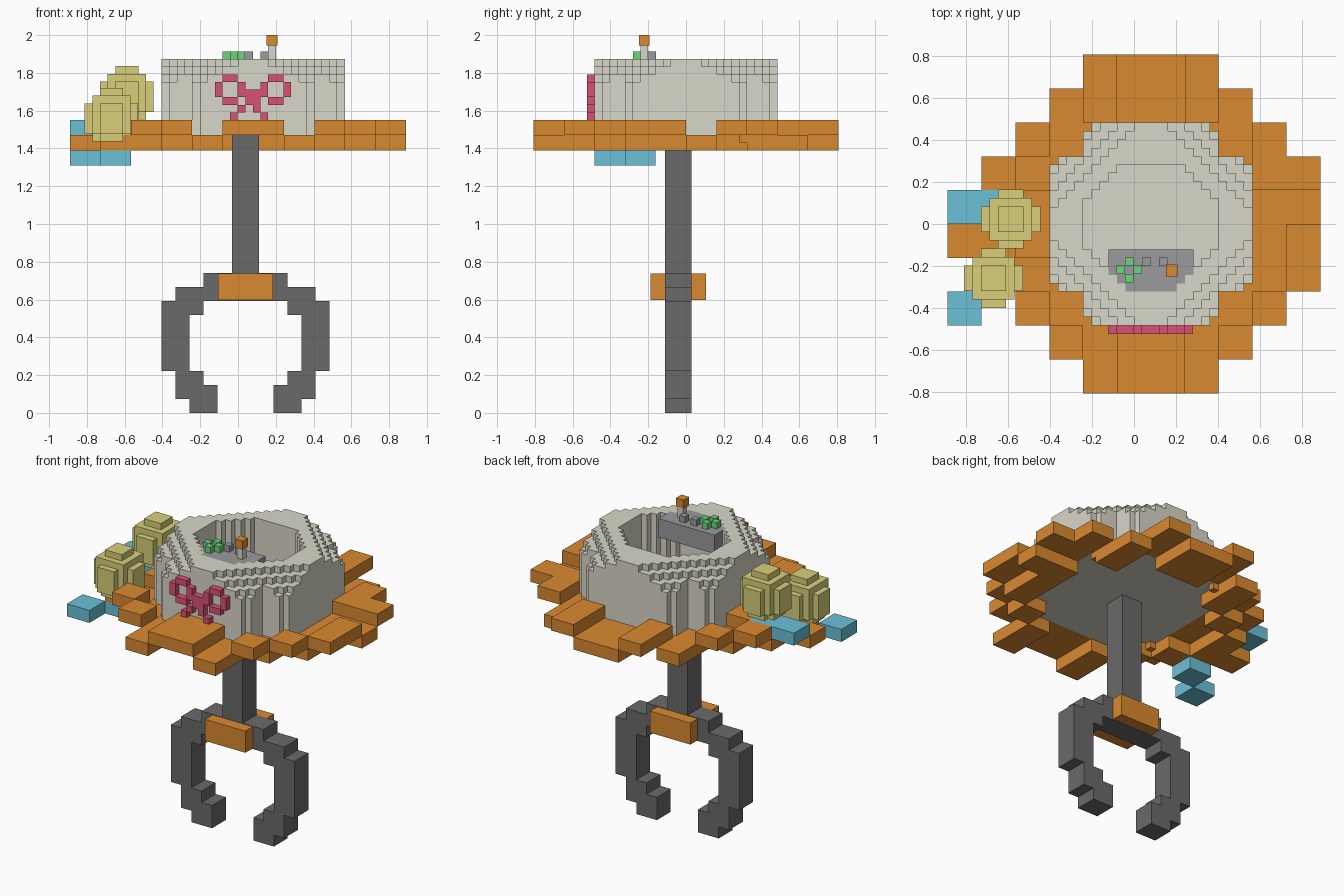
import bpy
import bmesh
from mathutils import Vector

if "Cube" in bpy.data.objects:
    bpy.data.objects.remove(bpy.data.objects["Cube"])


def material(name, hex_code):
    rgb = [int(hex_code[i:i + 2], 16) / 255 for i in (0, 2, 4)]
    col = [c / 12.92 if c < 0.04 else ((c + 0.055) / 1.055) ** 2.4 for c in rgb] + [1]
    m = bpy.data.materials.new(name)
    m.use_nodes = True
    m.diffuse_color = col
    m.node_tree.nodes["Principled BSDF"].inputs["Base Color"].default_value = col
    return m


PALE = material("pale_grey", "d9d7c8")
DARK = material("dark_grey", "6a6a6a")
GREY = material("mid_grey", "9b9b9e")
ORANGE = material("orange", "da8a31")
BLUE = material("blue", "6cc0d7")
PINK = material("pink", "da5175")
YELLOW = material("yellow", "d8cf7a")
GREEN = material("green", "6dd57b")

U = 0.0404      # fine voxel
B = 4 * U       # coarse block


def finish(name, bm, mat):
    me = bpy.data.meshes.new(name)
    bm.to_mesh(me)
    bm.free()
    me.materials.append(mat)
    ob = bpy.data.objects.new(name, me)
    bpy.context.scene.collection.objects.link(ob)
    return ob


def voxels(name, cells, size, origin, mat):
    """Outer skin of a set of grid cells, with flat areas merged."""
    cells = set(cells)
    bm = bmesh.new()
    size, origin = Vector(size), Vector(origin)
    for c in cells:
        for axis in range(3):
            for side in (0, 1):
                n = list(c)
                n[axis] += 2 * side - 1
                if tuple(n) in cells:
                    continue
                a, b = (axis + 1) % 3, (axis + 2) % 3
                quad = []
                for da, db in ((0, 0), (1, 0), (1, 1), (0, 1)):
                    p = list(c)
                    p[axis] += side
                    p[a] += da
                    p[b] += db
                    quad.append(bm.verts.new(origin + Vector(p) * size))
                bm.faces.new(quad if side else quad[::-1])
    bmesh.ops.remove_doubles(bm, verts=bm.verts, dist=0.0005)
    bmesh.ops.dissolve_limit(bm, angle_limit=0.01, verts=bm.verts, edges=bm.edges)
    return finish(name, bm, mat)


def box(name, x, y, z, mat):
    lo, hi = zip(x, y, z)
    return voxels(name, [(0, 0, 0)], [h - l for l, h in zip(lo, hi)], lo, mat)


# Deck: blocks alternating between a low and a high layer (H / L / gap), back row first
deck = """
....HLLH...
...LHLLHL..
..HL....LH.
.HL......HH
.LH......LL
LLH......LH
.LL......LH
..HL....LH.
...HLHHLH..
....LHHL...
""".split()
deck_cells = [(i, 9 - r, int(ch == "H")) for r, row in enumerate(deck)
              for i, ch in enumerate(row) if ch in "LH"]
DECK_MIN = (-5.5 * B, -5 * B, 1.39)
voxels("deck", deck_cells, (B, B, 2 * U), DECK_MIN, ORANGE)
voxels("deck_blue_blocks", [(0, 5, 1), (1, 5, 1), (1, 3, -1), (0, 2, -1)],
       (B, B, 2 * U), DECK_MIN, BLUE)

# Cabin: hollow stepped tub with terraced corners, notched for the desk
TUB_MIN = (-10 * U, -12 * U, 1.47)
desk = {(i, j, k) for i in range(7, 17) for j in range(4, 9) for k in range(7, 10)
        if min(i - 7, 16 - i) + j > 5}
tub, corner_fill = set(), set()
for i in range(24):
    for j in range(24):
        x, y = abs(i - 11.5), abs(j - 11.5)
        d = x + y
        if x > 8 and y > 8:
            continue
        if d > 18.5:
            corner_fill.add((i, j, -1))
            continue
        top = 10 - (d > 13.5) - (d > 15.5) - (d > 17.5)
        if x < 8 and y < 7.5 and d < 10.5:
            top = 1
        tub |= {(i, j, k) for k in range(top)}
voxels("cabin_tub", tub - desk, (U, U, U), TUB_MIN, PALE)
voxels("deck_corner_fill", corner_fill, (U, U, U), TUB_MIN, ORANGE)

# Control desk with buttons and lever
voxels("control_desk", desk, (U, U, U), TUB_MIN, GREY)
pads = [(0, 1, 0), (1, 0, 0), (1, 2, 0), (2, 1, 0)]
voxels("green_pads", pads, (U, U, U), (-0.083, -0.28, 1.874), GREEN)
voxels("grey_buttons", [(0, 0, 0), (2, 0, 0)], (U, U, U), (0.038, -0.2, 1.874), GREY)
box("lever_stick", (0.16, 0.2), (-0.24, -0.2), (1.874, 1.95), PALE)
box("lever_knob", (0.152, 0.208), (-0.25, -0.194), (1.945, 2.0), ORANGE)

# Front emblem: two loops over crossed bars
emblem = """
.##....##.
#..#..#..#
#..####..#
.##.##.##.
...#.#....
..#...#...
""".split()
voxels("front_emblem", [(i, 0, 5 - r) for r, row in enumerate(emblem)
                        for i, ch in enumerate(row) if ch == "#"],
       (U, U, U), (-0.123, -0.525, 1.55), PINK)

# Round side pods, fuller towards the bottom
ball = [(i, j, k) for i in range(7) for j in range(7) for k in range(7)
        if (i - 3) ** 2 + (j - 3) ** 2 + (k - 3) ** 2 * (1 if k > 3 else 0.5) < 12.5]
for name, corner in (("front_pod", (-0.812, -0.4, 1.437)), ("rear_pod", (-0.73, -0.118, 1.553))):
    voxels(name, ball, (U, U, U), corner, YELLOW)

# Pole, clasp plates and claw
MID = 0.04
ARM_Y = (-0.112, 0.03)
box("pole", (MID - 0.072, MID + 0.072), ARM_Y, (0.735, 1.475), DARK)
box("clasp_front", (MID - 0.145, MID + 0.145), (-0.188, -0.112), (0.597, 0.737), ORANGE)
box("clasp_back", (MID - 0.145, MID + 0.145), (0.03, 0.105), (0.597, 0.737), ORANGE)

C = 0.074       # claw grid step
spans = [(0, 2, 8, 9), (0, 3, 9, 10), (3, 5, 7, 9), (4, 6, 3, 8), (3, 5, 1, 3), (2, 4, 0, 2)]
half = {(i, 0, k) for a, b, lo, hi in spans for i in range(a, b) for k in range(lo, hi)}
half |= {(2, 0, 8)}
claw = half | {(-1 - i, 0, k) for i, j, k in half}
voxels("claw", claw, (C, ARM_Y[1] - ARM_Y[0], C), (MID, ARM_Y[0], 0), DARK)
